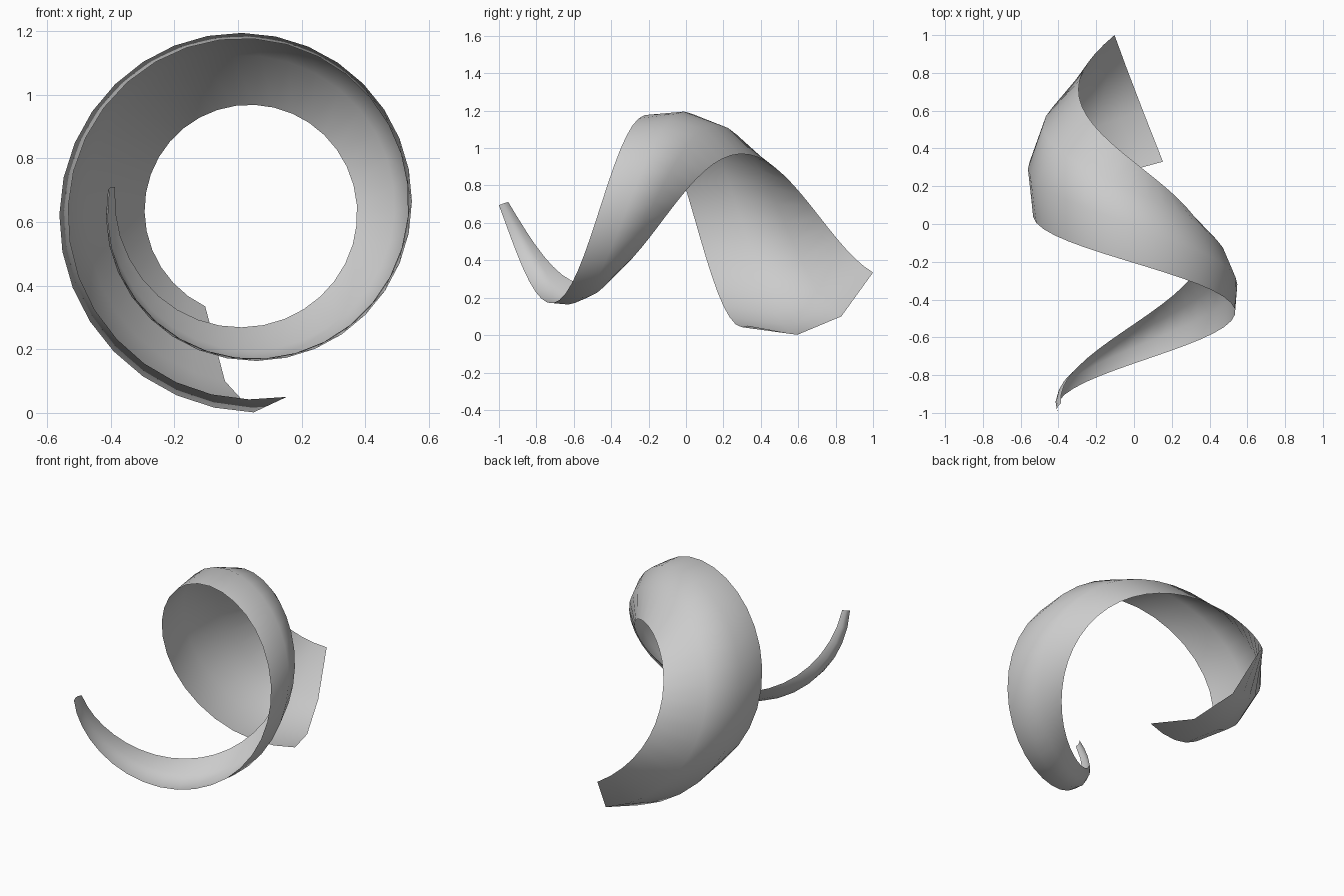
import bpy, bmesh
from math import radians, cos, sin, hypot

if "Cube" in bpy.data.objects:
    bpy.data.objects.remove(bpy.data.objects["Cube"])

CX, CZ = 0.033, 0.6425          # spiral axis
START, END, STEPS = 172, 629, 41
TILT = 0.39                     # sections lean to stay square to the helix
PROFILE = [(0, 0), (0.31, 0.205), (0.66, 0.207), (1, 0)]  # arched strip: along, height


def section(t):
    """Four points of the arched cross-section at t along the spiral."""
    a = radians(START + (END - START) * t)
    ya, ra = -1 + 1.33 * t, 0.44 + 0.15 * t                    # front edge
    yb, rb = -0.95 + 1.95 * t, 0.44 - 0.015 * (1 - t) - 0.29 * t + 0.16 * t * t  # back edge
    dy, dr = yb - ya, rb - ra
    mid = (ya + yb) / 2
    pts = []
    for u, h in PROFILE:
        y = ya + dy * u - dr * h
        r = ra + dr * u + dy * h
        s = -TILT * (y - mid)
        pts.append((CX + r * cos(a) - s * sin(a), y, CZ + r * sin(a) + s * cos(a)))
    return pts


# Tapering spiral ribbon, open single sheet
bm = bmesh.new()
rows = [[bm.verts.new(p) for p in section(i / STEPS)] for i in range(STEPS + 1)]
for a, b in zip(rows, rows[1:]):
    for j in range(len(PROFILE) - 1):
        f = bm.faces.new((a[j], a[j + 1], b[j + 1], b[j]))
        f.smooth = True
bm.normal_update()
# Point the normals outward from the axis
f = max(bm.faces, key=lambda q: q.calc_area())
c = f.calc_center_median()
if f.normal.x * (c.x - CX) + f.normal.z * (c.z - CZ) < 0:
    bmesh.ops.reverse_faces(bm, faces=bm.faces[:])
mesh = bpy.data.meshes.new("spiral_ribbon")
bm.to_mesh(mesh)
bm.free()
bpy.context.collection.objects.link(bpy.data.objects.new("spiral_ribbon", mesh))
